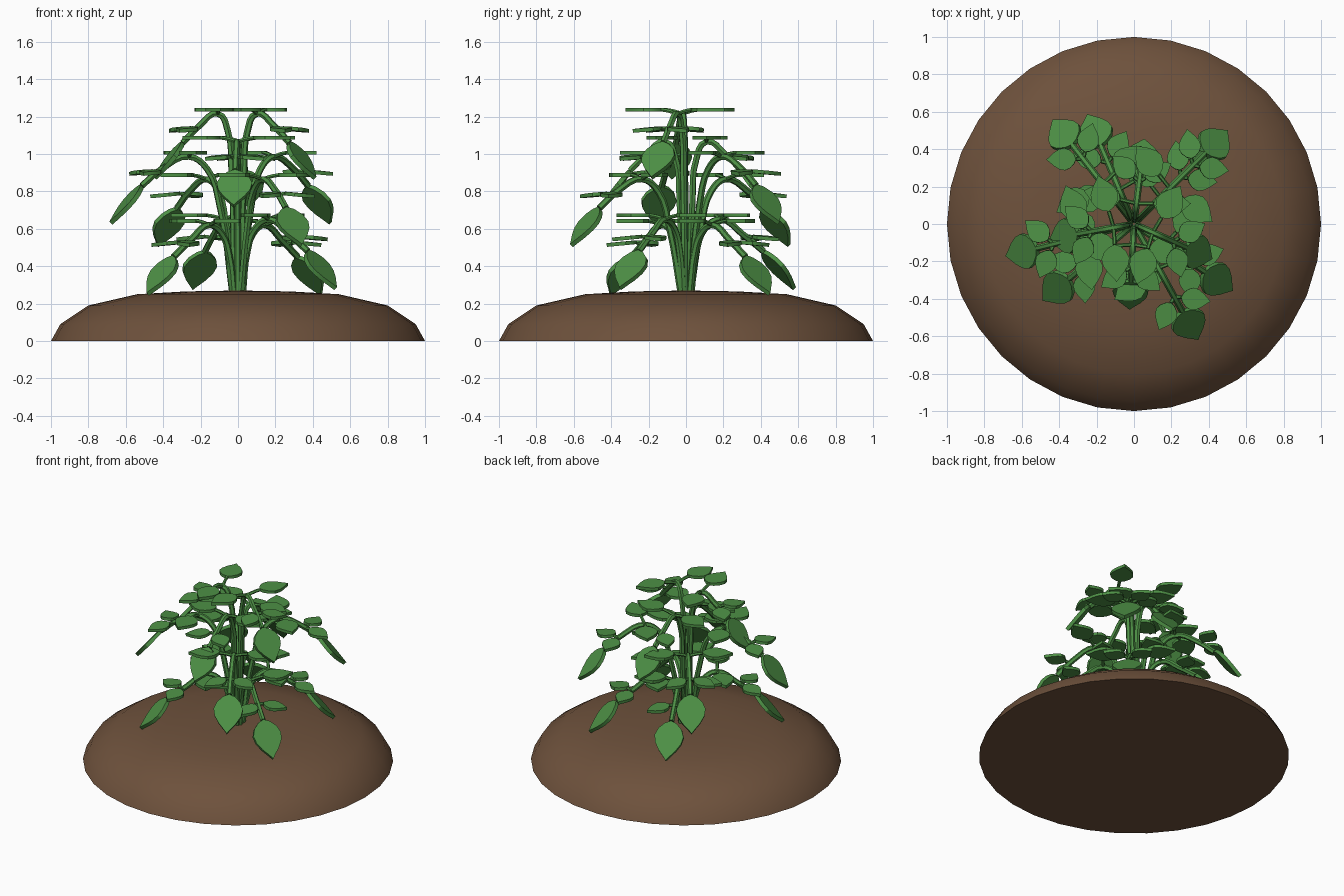
import bpy, bmesh
from math import radians, cos, sin, pi
from mathutils import Vector

cube = bpy.data.objects.get("Cube")
if cube:
    bpy.data.objects.remove(cube)


def make_material(name, color):
    mat = bpy.data.materials.new(name)
    mat.use_nodes = True
    mat.diffuse_color = color
    bsdf = mat.node_tree.nodes["Principled BSDF"]
    bsdf.inputs["Base Color"].default_value = color
    bsdf.inputs["Roughness"].default_value = 0.9
    return mat


LEAF = make_material("leaf green", (0.075, 0.28, 0.06, 1))
SOIL = make_material("soil brown", (0.155, 0.083, 0.045, 1))


def finish(name, bm, mat, angle):
    mesh = bpy.data.meshes.new(name)
    bmesh.ops.recalc_face_normals(bm, faces=bm.faces)
    bm.to_mesh(mesh)
    bm.free()
    mesh.materials.append(mat)
    obj = bpy.data.objects.new(name, mesh)
    bpy.context.collection.objects.link(obj)
    bpy.ops.object.select_all(action="DESELECT")
    obj.select_set(True)
    bpy.context.view_layer.objects.active = obj
    bpy.ops.object.shade_smooth_by_angle(angle=radians(angle))
    return obj


# Soil mound: a profile turned into rings, capped top and bottom
def build_mound(sides=32):
    bm = bmesh.new()
    rings = []
    for r, z in [(1, 0), (0.95, 0.09), (0.8, 0.19), (0.54, 0.25), (0.28, 0.265)]:
        rings.append([bm.verts.new((r * cos(2 * pi * i / sides),
                                    r * sin(2 * pi * i / sides), z))
                      for i in range(sides)])
    top = bm.verts.new((0, 0, 0.27))
    bm.faces.new(rings[0])
    for i in range(sides):
        j = (i + 1) % sides
        for low, high in zip(rings, rings[1:]):
            bm.faces.new((low[i], low[j], high[j], high[i]))
        bm.faces.new((rings[-1][i], rings[-1][j], top))
    finish("soil_mound", bm, SOIL, 40)


# Leaf half outline: distance along the leaf, half width
OUTLINE = [(0.06, 0.2), (0.2, 0.4), (0.38, 0.5), (0.56, 0.45), (0.74, 0.3), (0.9, 0.11)]


def add_leaf(bm, base, direction, length, width, thick=0.02):
    along = direction.normalized()
    side = along.cross(Vector((0, 0, 1))).normalized()
    normal = side.cross(along)
    outline = ([(0, 0)] + OUTLINE + [(1, 0)]
               + [(a, -w) for a, w in reversed(OUTLINE)])
    layers = [[bm.verts.new(base + along * a * length + side * w * width + normal * h)
               for a, w in outline] for h in (-thick / 2, thick / 2)]
    for layer in layers:
        bm.faces.new(layer)
    for i in range(len(outline)):
        j = (i + 1) % len(outline)
        bm.faces.new((layers[0][i], layers[0][j], layers[1][j], layers[1][i]))


def add_tubes(name, paths):
    curve = bpy.data.curves.new(name, "CURVE")
    curve.dimensions = "3D"
    curve.bevel_depth = 0.018
    curve.bevel_resolution = 1
    curve.resolution_u = 4
    curve.use_fill_caps = True
    for path, thickness in paths:
        spline = curve.splines.new("BEZIER")
        spline.bezier_points.add(len(path) - 1)
        for point, co in zip(spline.bezier_points, path):
            point.co = co
            point.radius = thickness
            point.handle_left_type = point.handle_right_type = "AUTO"
    curve.materials.append(LEAF)
    obj = bpy.data.objects.new(name, curve)
    bpy.context.collection.objects.link(obj)
    bpy.ops.object.select_all(action="DESELECT")
    obj.select_set(True)
    bpy.context.view_layer.objects.active = obj
    bpy.ops.object.convert(target="MESH")
    bpy.ops.object.shade_smooth_by_angle(angle=radians(40))


# Stem paths per tier as (reach, height); the last point is the end leaf's tip
TIERS = {
    "upper": [(0.02, 0.25), (0.035, 0.9), (0.055, 1.12), (0.11, 1.215),
              (0.21, 1.15), (0.3, 1.06), (0.45, 0.87)],
    "middle": [(0.03, 0.25), (0.1, 0.72), (0.17, 0.92), (0.27, 0.985),
               (0.42, 0.92), (0.53, 0.83), (0.7, 0.63)],
    "lower": [(0.03, 0.25), (0.06, 0.45), (0.11, 0.57), (0.2, 0.62),
              (0.33, 0.54), (0.45, 0.45), (0.63, 0.25)],
}


def build_branch(name, tier, azimuth, drop):
    a = radians(azimuth)
    out = Vector((cos(a), sin(a), 0))
    left = Vector((-sin(a), cos(a), 0))
    up = Vector((0, 0, 1))
    points = []
    for i, (reach, height) in enumerate(TIERS[tier]):
        points.append(out * reach + up * (height - (drop if i else 0)))
    stem, tip = points[:-1], points[-1]
    tubes = [(stem, 1.0)]
    bm = bmesh.new()
    # End leaf hangs off the stem
    fall = tip - stem[-1]
    add_leaf(bm, stem[-1], fall, fall.length, 0.19, 0.024)
    # Large level pair at the top of the arch
    for s in (-1, 1):
        node = stem[3]
        spread = left * s + out * 0.12
        base = node + spread * 0.09 + up * 0.022
        tubes.append(([node, node + spread * 0.05 + up * 0.015, base], 0.6))
        add_leaf(bm, base, spread, 0.2, 0.15)
        # Small pair just before the end leaf, slanting outward
        node = stem[4] * 0.8 + stem[5] * 0.2
        spread = left * s + out * 0.75 - up * 0.12
        base = node + spread * 0.03 + up * 0.01
        tubes.append(([node, base], 0.6))
        add_leaf(bm, base, spread, 0.16, 0.12)
    add_tubes(name + "_stem", tubes)
    finish(name + "_leaves", bm, LEAF, 30)


build_mound()

# Azimuth and height drop of every branch in each tier
BRANCHES = {
    "upper": [(-24, 0), (190, 0), (-93, 0.15), (83, 0.15)],
    "middle": [(194, 0), (45, 0), (-61, 0.12), (128, 0.12)],
    "lower": [(220, 0), (45, 0), (-34, -0.03), (113, -0.03)],
}
for tier, branches in BRANCHES.items():
    for number, (azimuth, drop) in enumerate(branches, 1):
        build_branch(f"{tier}_branch_{number}", tier, azimuth, drop)
